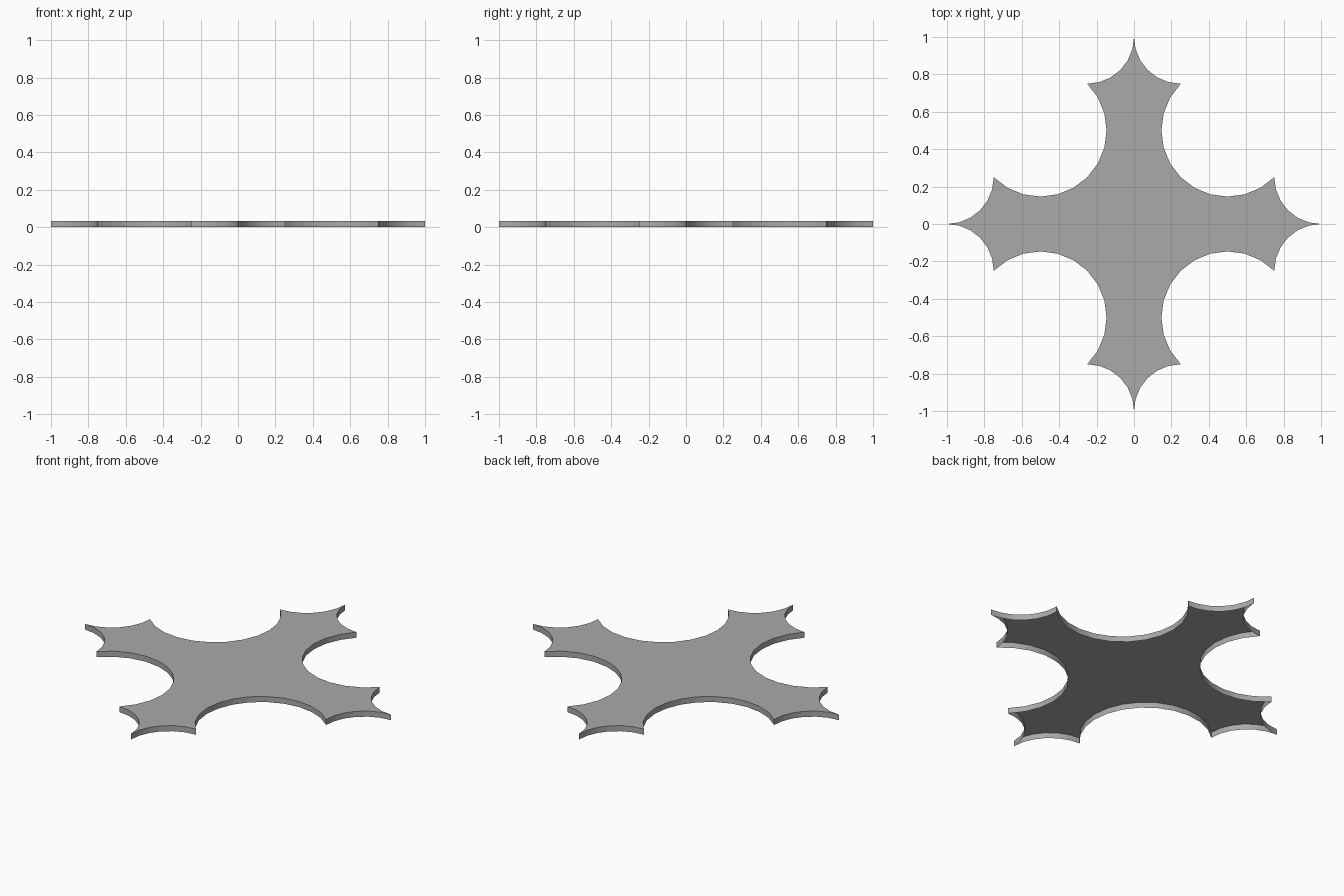
import bpy, bmesh
from math import sin, cos, radians, sqrt
from mathutils import Vector, Matrix

if "Cube" in bpy.data.objects:
    bpy.data.objects.remove(bpy.data.objects["Cube"], do_unlink=True)

THICKNESS = 0.033
STEP = 15

# Plain grey material
grey = bpy.data.materials.new("grey")
grey.use_nodes = True
colour = (0.4, 0.4, 0.4, 1)
grey.diffuse_color = colour
grey.node_tree.nodes["Principled BSDF"].inputs["Base Color"].default_value = colour


def arc(cx, cy, radius, start, end):
    """Points along an arc, leaving out the last one."""
    step = STEP if end > start else -STEP
    return [Vector((cx + radius * cos(radians(a)), cy + radius * sin(radians(a)), 0))
            for a in range(start, end, step)]


# One quadrant of the outline: half tip, large scoop between arms, half tip
quadrant = (arc(1, 0.25, 0.25, 270, 180)
            + arc(0.5, 0.5, sqrt(0.125), 315, 135)
            + arc(0.25, 1, 0.25, 270, 180))
outline = [Matrix.Rotation(radians(90 * i), 3, 'Z') @ p
           for i in range(4) for p in quadrant]

# Thin shell, open underneath: a top face with a skirt of walls
bm = bmesh.new()
lower = [bm.verts.new(p) for p in outline]
upper = [bm.verts.new(p + Vector((0, 0, THICKNESS))) for p in outline]
bm.faces.new(upper)
for i in range(len(outline)):
    bm.faces.new((lower[i - 1], lower[i], upper[i], upper[i - 1]))

mesh = bpy.data.meshes.new("scalloped_cross_plate")
bm.to_mesh(mesh)
bm.free()
mesh.materials.append(grey)
plate = bpy.data.objects.new("scalloped_cross_plate", mesh)
bpy.context.collection.objects.link(plate)

# Smooth scooped walls with crisp rims and points
bpy.ops.object.select_all(action='DESELECT')
plate.select_set(True)
bpy.context.view_layer.objects.active = plate
bpy.ops.object.shade_smooth_by_angle(angle=radians(30))
